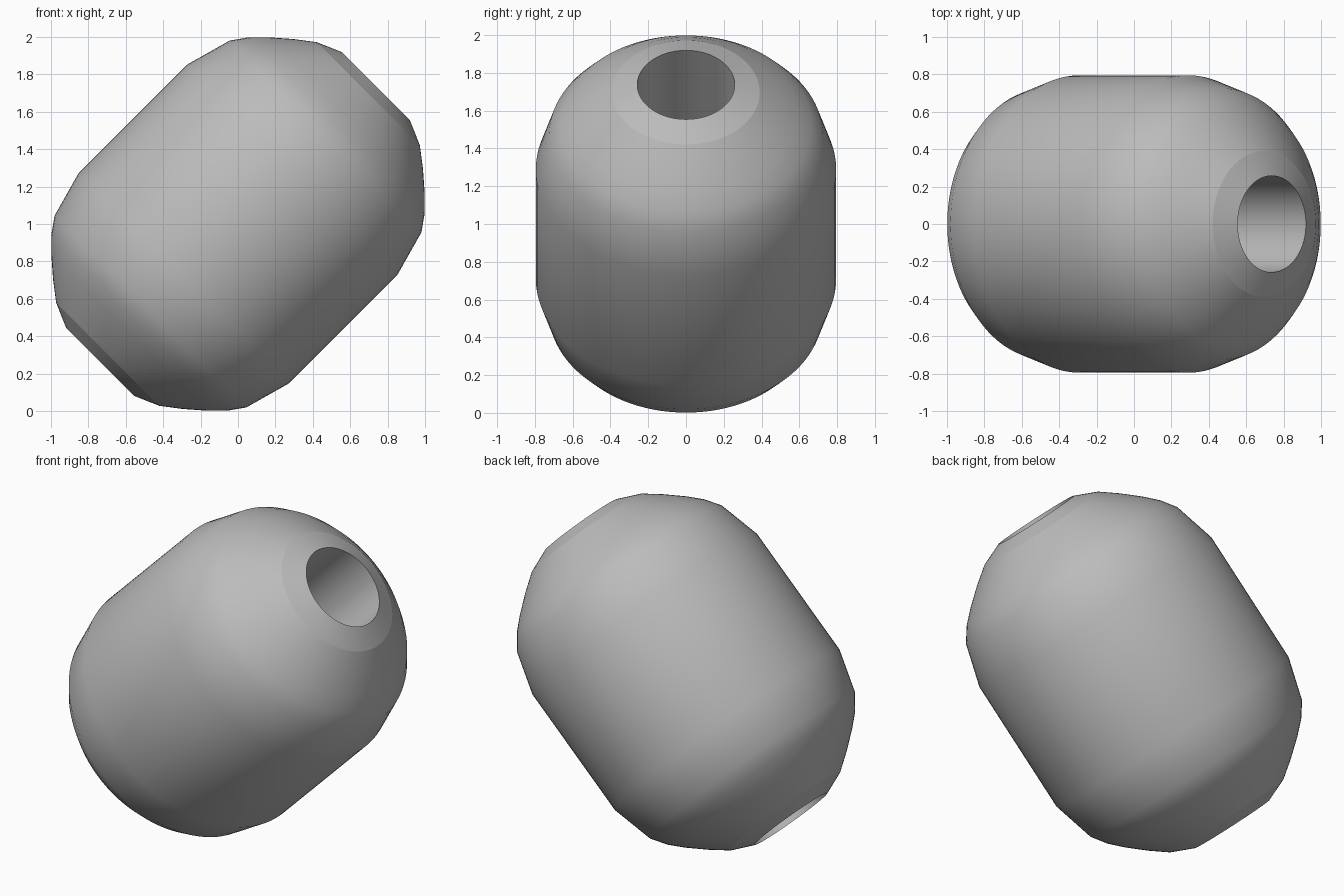
import bpy, bmesh, math
from mathutils import Matrix, Vector

cube = bpy.data.objects.get("Cube")
if cube:
    bpy.data.objects.remove(cube, do_unlink=True)

SEGMENTS = 96

# Half profile of the bead as (radius, height along axis), middle to hole rim
half = [(0.795, 0.41), (0.725, 0.662), (0.664, 0.748), (0.592, 0.82),
        (0.488, 0.91), (0.39, 0.985), (0.258, 1.042)]
profile = half[::-1] + [(r, -h) for r, h in half]

# Lathe the closed profile so that the hole runs right through
bm = bmesh.new()
verts = [bm.verts.new((r, 0, h)) for r, h in profile]
edges = [bm.edges.new((verts[i - 1], verts[i])) for i in range(len(verts))]
bmesh.ops.spin(bm, geom=verts + edges, cent=(0, 0, 0), axis=(0, 0, 1),
               angle=math.tau, steps=SEGMENTS, use_duplicate=False)
bmesh.ops.remove_doubles(bm, verts=bm.verts, dist=0.0005)
bmesh.ops.recalc_face_normals(bm, faces=bm.faces)

# Smooth surface with crisp hole rims and crisp collars around them
for face in bm.faces:
    face.smooth = True
for edge in bm.edges:
    a, b = (v.co for v in edge.verts)
    if abs(a.z - b.z) < 0.001 and abs(a.z) > 0.95:
        edge.smooth = False

# Tilt the bead's axis and stand it on the ground
bm.transform(Matrix.Translation(Vector((0, 0, 1))) @ Matrix.Rotation(math.radians(45), 4, 'Y'))
mesh = bpy.data.meshes.new("bead")
bm.to_mesh(mesh)
bm.free()
bead = bpy.data.objects.new("bead", mesh)
bpy.context.collection.objects.link(bead)

# Plain grey finish
grey = bpy.data.materials.new("plain grey")
grey.use_nodes = True
colour = (0.5, 0.5, 0.5, 1)
grey.diffuse_color = colour
grey.node_tree.nodes["Principled BSDF"].inputs["Base Color"].default_value = colour
mesh.materials.append(grey)
